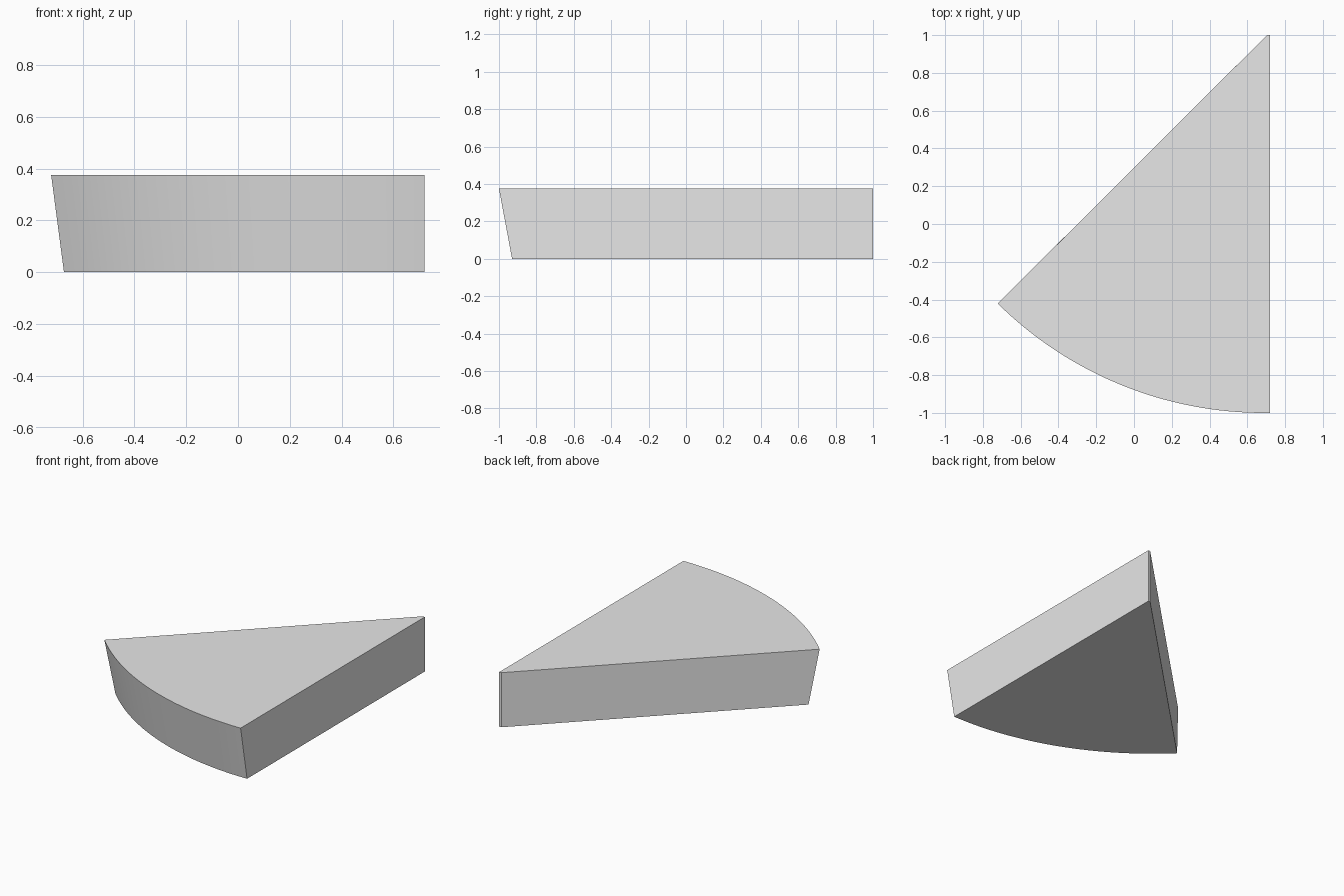
import bpy
import bmesh
from math import sin, cos, pi

cube = bpy.data.objects.get("Cube")
if cube:
    bpy.data.objects.remove(cube)

HEIGHT, STEPS = 0.375, 32
CENTRE_X, RIGHT, BACK = 0.70, 0.72, 1.0


def outline(radius):
    """Wedge outline: blunt tip at the back, arc along the front."""
    points = [(RIGHT, BACK), (CENTRE_X + 0.004, BACK)]
    for i in range(STEPS + 1):
        a = pi / 4 * (1 - i / STEPS)
        r = radius + 0.01 * a / (pi / 4)
        points.append((CENTRE_X - r * sin(a), BACK - r * cos(a)))
    points.append((RIGHT, BACK - radius))
    return points


# Solid wedge with an arc wall that leans outward towards the top
bm = bmesh.new()
lower = [bm.verts.new((x, y, 0)) for x, y in outline(1.93)]
upper = [bm.verts.new((x, y, HEIGHT)) for x, y in outline(2.0)]
bm.faces.new(lower)
bm.faces.new(upper)
for i in range(len(lower)):
    j = (i + 1) % len(lower)
    bm.faces.new((lower[i], lower[j], upper[j], upper[i]))
bmesh.ops.recalc_face_normals(bm, faces=bm.faces[:])

mesh = bpy.data.meshes.new("wedge_slice")
bm.to_mesh(mesh)
bm.free()
wedge = bpy.data.objects.new("wedge_slice", mesh)
bpy.context.collection.objects.link(wedge)

# Plain grey material
grey = bpy.data.materials.new("light_grey")
grey.use_nodes = True
colour = (0.8, 0.8, 0.8, 1)
grey.diffuse_color = colour
grey.node_tree.nodes["Principled BSDF"].inputs["Base Color"].default_value = colour
mesh.materials.append(grey)

# Smooth arc wall, sharp corners
bpy.ops.object.select_all(action="DESELECT")
wedge.select_set(True)
bpy.context.view_layer.objects.active = wedge
bpy.ops.object.shade_smooth_by_angle(angle=pi / 6)
